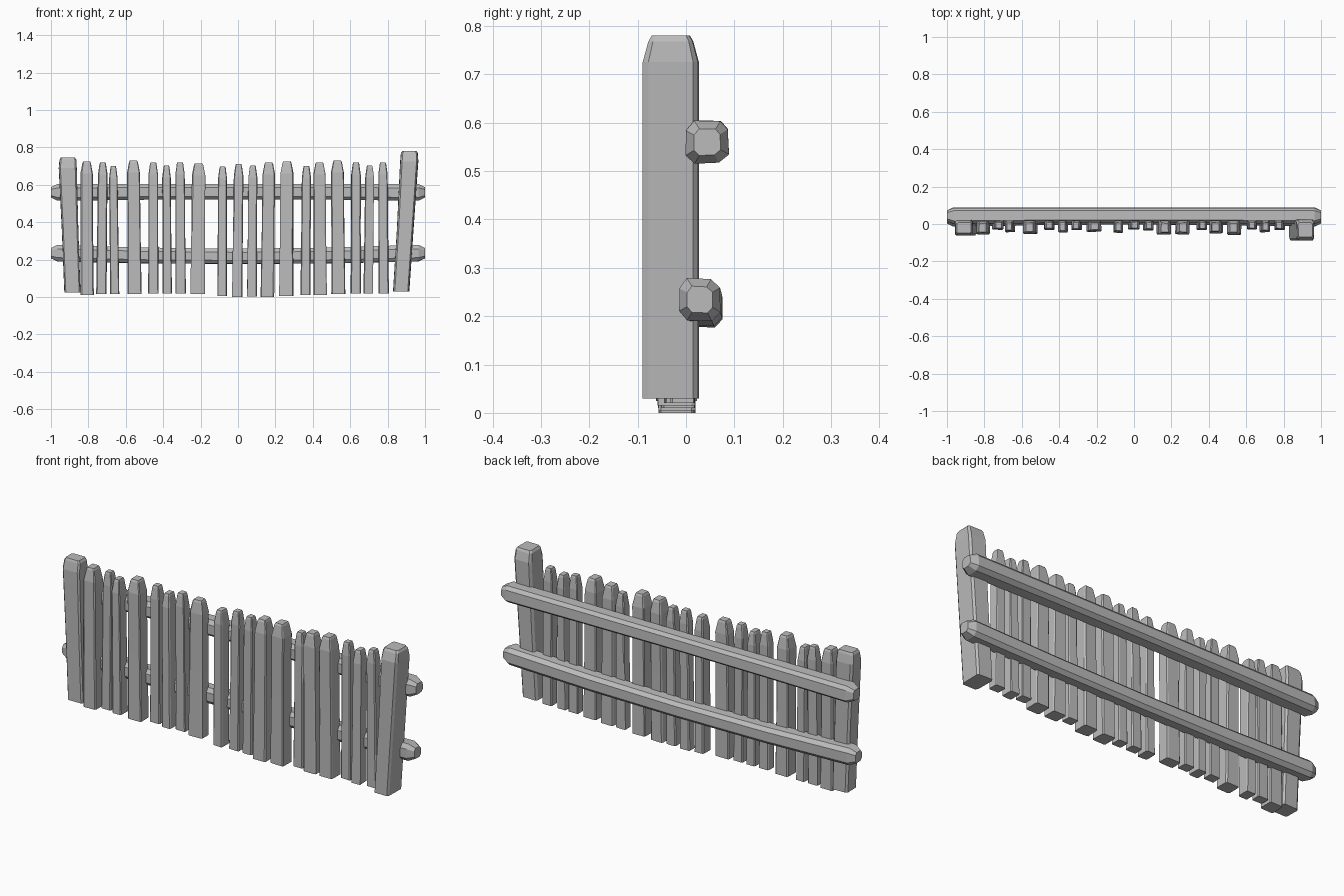
import bpy
import bmesh
import random
from mathutils import Vector

random.seed(7)
cube = bpy.data.objects.get("Cube")
if cube:
    bpy.data.objects.remove(cube, do_unlink=True)

grey = bpy.data.materials.new("weathered grey")
grey.use_nodes = True
colour = (0.5, 0.5, 0.5, 1)
grey.diffuse_color = colour
grey.node_tree.nodes["Principled BSDF"].inputs["Base Color"].default_value = colour


def loft(name, rings, axis, chamfer, wobble):
    """Skin chamfered rectangles (centre, half width, half depth) along x or z."""
    bm = bmesh.new()
    k = 1 - chamfer
    outline = [(1, -k), (1, k), (k, 1), (-k, 1), (-1, k), (-1, -k), (-k, -1), (k, -1)]
    # the same hewn irregularity runs the whole length of each piece
    offsets = [(random.uniform(-wobble, wobble), random.uniform(-wobble, wobble))
               for p in outline]
    loops = []
    for centre, hw, hd in rings:
        loop = []
        for (u, v), (du, dv) in zip(outline, offsets):
            a, b = (u + du) * hw, (v + dv) * hd
            step = Vector((a, b, 0)) if axis == "z" else Vector((0, a, b))
            loop.append(bm.verts.new(Vector(centre) + step))
        loops.append(loop)
    n = len(outline)
    for low, high in zip(loops, loops[1:]):
        for i in range(n):
            j = (i + 1) % n
            bm.faces.new((low[i], low[j], high[j], high[i]))
    bm.faces.new(loops[0][::-1])
    bm.faces.new(loops[-1])
    bmesh.ops.recalc_face_normals(bm, faces=bm.faces)
    mesh = bpy.data.meshes.new(name)
    bm.to_mesh(mesh)
    bm.free()
    mesh.materials.append(grey)
    obj = bpy.data.objects.new(name, mesh)
    bpy.context.collection.objects.link(obj)
    return obj


# Pickets: centre x, width, front y, bottom z, top z
pickets = [
    (-.807, .072, -.056, .01, .725), (-.727, .054, -.03, .015, .718),
    (-.663, .05, -.045, .015, .70), (-.556, .076, -.054, .015, .73),
    (-.453, .055, -.03, .02, .72), (-.38, .05, -.045, .02, .703),
    (-.308, .055, -.034, .02, .72), (-.212, .077, -.042, .015, .715),
    (-.083, .052, -.047, .005, .698), (0, .055, -.03, 0, .71),
    (.077, .05, -.036, .002, .703), (.16, .072, -.057, 0, .72),
    (.26, .074, -.056, .005, .725), (.363, .053, -.032, .01, .70),
    (.437, .072, -.05, .01, .72), (.535, .075, -.058, .015, .73),
    (.63, .055, -.03, .02, .72), (.70, .05, -.044, .02, .703),
    (.777, .053, -.032, .02, .72),
]
for i, (x, width, front, bottom, top) in enumerate(pickets):
    hw = width / 2
    back = .018
    y, hd = (front + back) / 2, (back - front) / 2
    lean = random.uniform(-.004, .004)
    shoulder = top - .065
    loft(f"picket_{i + 1}", [
        ((x - lean, y, bottom), hw, hd),
        ((x, y, .35), hw * .93, hd * .97),
        ((x + lean, y, shoulder), hw * .92, hd),
        ((x + lean, y, top - .01), hw * .64, hd * .75),
        ((x + lean, y, top), hw * .52, hd * .62),
    ], "z", .16, .05)

# Leaning end posts: bottom x, top x, centre y, half depth, bottom z, top z
posts = {"right_post": (-.885, -.91, -.02, .042, .025, .745),
         "left_post": (.872, .915, -.031, .057, .03, .78)}
for name, (x0, x1, y, hd, bottom, top) in posts.items():
    mid = (x0 + x1) / 2
    loft(name, [
        ((x0, y, bottom), .043, hd),
        ((mid, y, .36), .044, hd),
        ((x1, y, top - .055), .048, hd),
        ((x1 + .001, y, top - .012), .045, hd * .8),
        ((x1 + .001, y, top), .038, hd * .68),
    ], "z", .2, .03)

# Rails behind the pickets: end centre and middle centre as (y, z)
rails = {"upper_rail": ((.044, .56), (.047, .564)),
         "lower_rail": ((.029, .234), (.037, .217))}
for name, (end, middle) in rails.items():
    rings = []
    for x, size in [(-1, .62), (-.965, 1), (-.5, .95), (0, .92),
                    (.5, .95), (.965, 1), (1, .62)]:
        t = min(1, abs(x) * 1.03) ** 2
        y, z = (m + (e - m) * t for e, m in zip(end, middle))
        rings.append(((x, y, z), .043 * size, .044 * size))
    loft(name, rings, "x", .42, .06)
